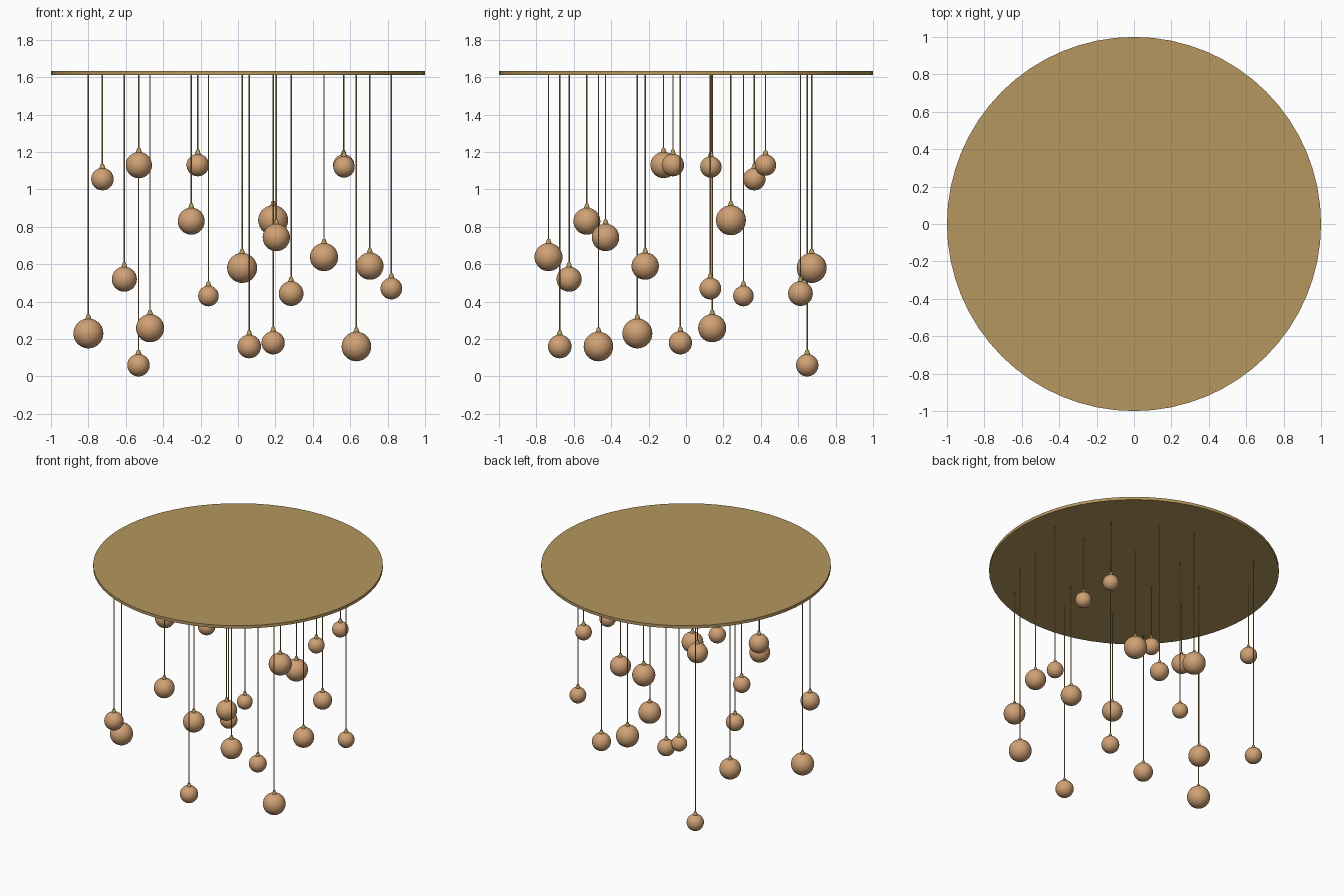
import bpy


def material(name, rgb):
    m = bpy.data.materials.new(name)
    m.diffuse_color = (*rgb, 1.0)
    return m


BRASS = material("brass", (0.46, 0.31, 0.112))
COPPER = material("copper", (0.63, 0.355, 0.175))

PLATE_BOTTOM, PLATE_TOP = 1.612, 1.634
WIRE_RADIUS = 0.0035


def finish(name, mat):
    ob = bpy.context.object
    ob.name = name
    ob.data.materials.append(mat)
    bpy.ops.object.shade_smooth_by_angle()
    return ob


def tapered(name, x, y, z0, z1, r0, r1, sides, mat):
    bpy.ops.mesh.primitive_cone_add(vertices=sides, radius1=r0, radius2=r1,
                                    depth=z1 - z0, location=(x, y, (z0 + z1) / 2))
    return finish(name, mat)


# Ceiling plate
tapered("ceiling_plate", 0, 0, PLATE_BOTTOM, PLATE_TOP, 1.0, 1.0, 64, BRASS)

# Pendants: x, y, globe centre height, globe radius
PENDANTS = [
    (-0.80, -0.26, 0.23, 0.08), (-0.725, 0.365, 1.055, 0.06),
    (-0.53, -0.12, 1.13, 0.07), (-0.608, -0.625, 0.52, 0.067),
    (-0.47, 0.14, 0.258, 0.075), (-0.532, 0.648, 0.06, 0.06),
    (-0.25, -0.53, 0.83, 0.072), (-0.215, -0.07, 1.13, 0.06),
    (-0.158, 0.307, 0.43, 0.055), (0.022, 0.672, 0.58, 0.08),
    (0.06, -0.675, 0.16, 0.063), (0.188, 0.24, 0.835, 0.08),
    (0.205, -0.43, 0.743, 0.073), (0.188, -0.03, 0.18, 0.062),
    (0.284, 0.612, 0.443, 0.066), (0.46, -0.735, 0.638, 0.075),
    (0.567, 0.133, 1.12, 0.057), (0.565, 0.425, 1.13, 0.057),
    (0.633, -0.468, 0.16, 0.079), (0.705, -0.218, 0.59, 0.073),
    (0.82, 0.13, 0.47, 0.058),
]

for i, (x, y, z, r) in enumerate(PENDANTS, 1):
    # Globe
    bpy.ops.mesh.primitive_uv_sphere_add(segments=32, ring_count=20, radius=r,
                                         location=(x, y, z))
    finish(f"globe_{i}", COPPER)
    # Tapered cap on the globe
    tapered(f"cap_{i}", x, y, z + r - 0.005, z + r + 0.022, 0.017, 0.008, 16, BRASS)
    # Hanging wire
    tapered(f"wire_{i}", x, y, z + r, PLATE_BOTTOM + 0.002,
            WIRE_RADIUS, WIRE_RADIUS, 8, BRASS)
